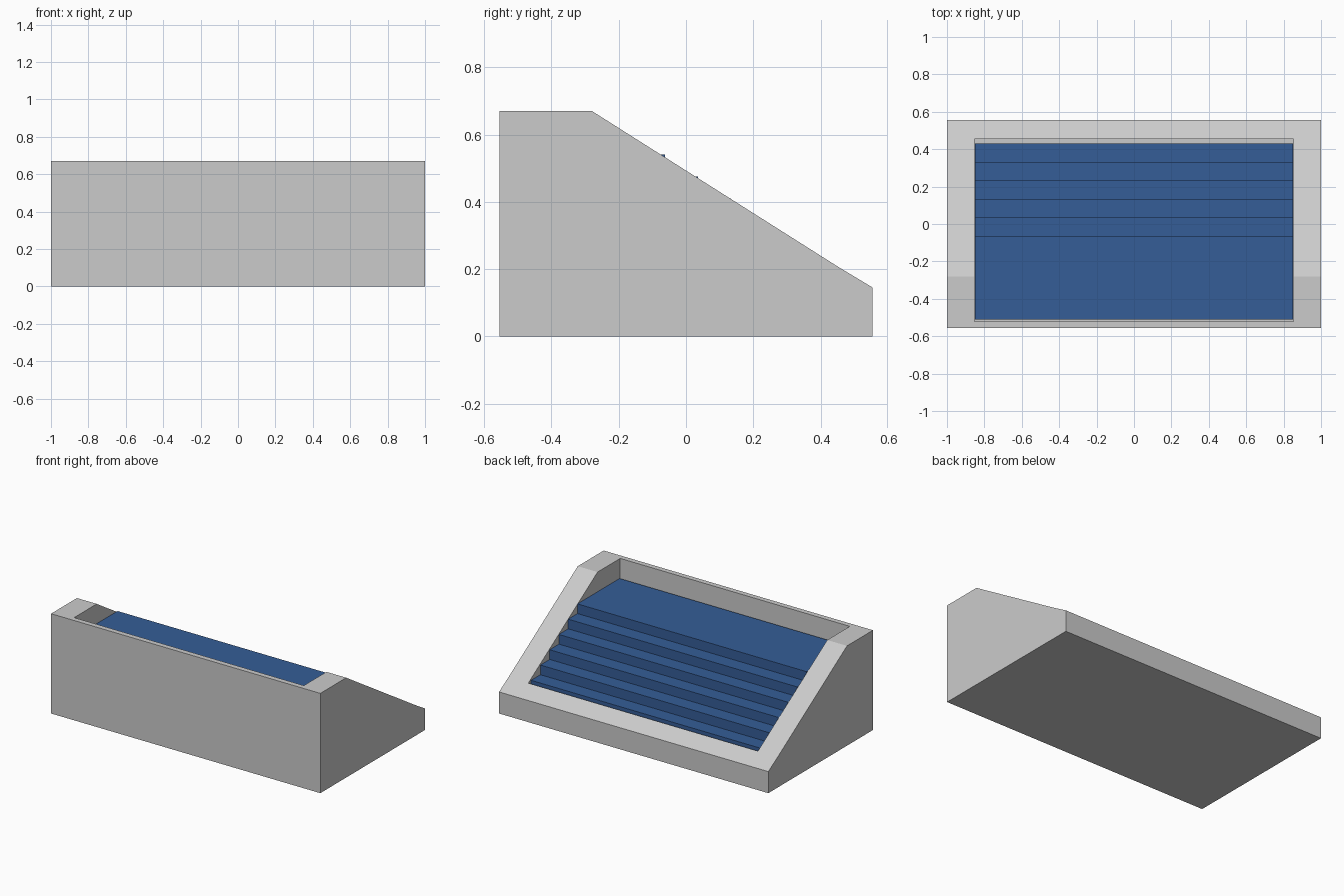
import bpy, bmesh

if "Cube" in bpy.data.objects:
    bpy.data.objects.remove(bpy.data.objects["Cube"])


def extrude_profile(name, points, half_width):
    """Solid made by sweeping a (y, z) profile along x."""
    bm = bmesh.new()
    face = bm.faces.new([bm.verts.new((-half_width, y, z)) for y, z in points])
    ext = bmesh.ops.extrude_face_region(bm, geom=[face])
    verts = [g for g in ext["geom"] if isinstance(g, bmesh.types.BMVert)]
    bmesh.ops.translate(bm, verts=verts, vec=(2 * half_width, 0, 0))
    bmesh.ops.recalc_face_normals(bm, faces=bm.faces)
    mesh = bpy.data.meshes.new(name)
    bm.to_mesh(mesh)
    bm.free()
    obj = bpy.data.objects.new(name, mesh)
    bpy.context.collection.objects.link(obj)
    return obj


FLOOR = 0.10

# Sloped outer housing
housing = extrude_profile("housing", [
    (-0.555, 0), (0.555, 0), (0.555, 0.145), (0.455, 0.205),
    (-0.28, 0.67), (-0.555, 0.67)], 1.0)

# Recess cut into the housing
cutter = extrude_profile("recess_cutter", [
    (-0.52, FLOOR), (0.455, FLOOR), (0.455, 1.0), (-0.52, 1.0)], 0.853)
cutter.hide_render = True
cutter.hide_viewport = True
cut = housing.modifiers.new("recess", 'BOOLEAN')
cut.operation = 'DIFFERENCE'
cut.solver = 'EXACT'
cut.object = cutter

# Stepped insert: top platform, then five lower treads
profile = [(-0.51, FLOOR), (-0.51, 0.54)]
for i in range(6):
    y, z = -0.063 + 0.0985 * i, 0.54 - 0.065 * i
    profile += [(y, z), (y, z - 0.065 if i < 5 else FLOOR)]
steps = extrude_profile("stepped_insert", profile, 0.85)

blue = bpy.data.materials.new("blue")
blue.diffuse_color = (0.035, 0.11, 0.31, 1)
blue.use_nodes = True
blue.node_tree.nodes["Principled BSDF"].inputs["Base Color"].default_value = blue.diffuse_color
steps.data.materials.append(blue)
